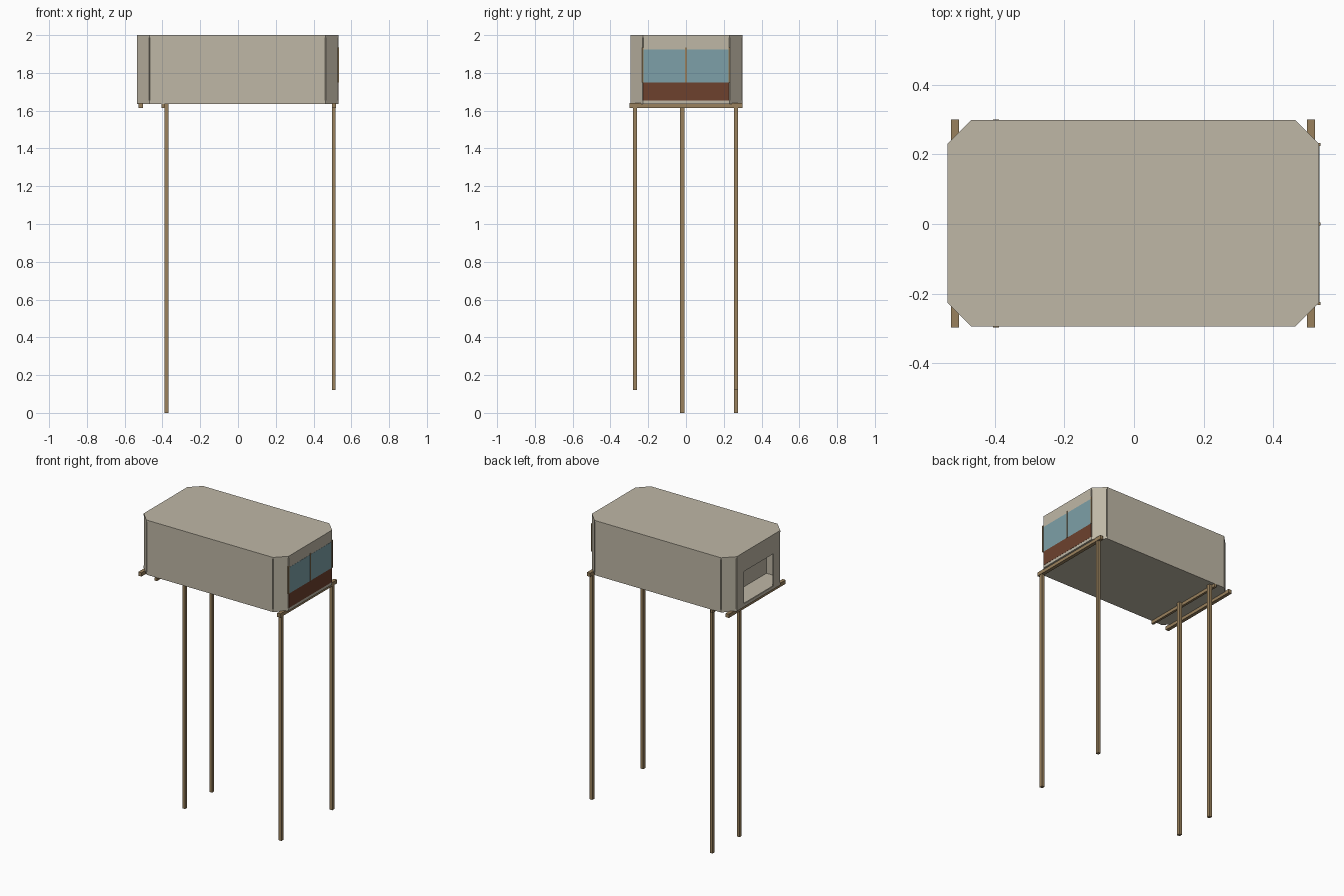
import bpy, bmesh
from mathutils import Vector

if "Cube" in bpy.data.objects:
    bpy.data.objects.remove(bpy.data.objects["Cube"])


def material(name, rgb):
    m = bpy.data.materials.new(name)
    m.diffuse_color = (*rgb, 1)
    m.use_nodes = True
    m.node_tree.nodes["Principled BSDF"].inputs["Base Color"].default_value = m.diffuse_color
    return m


BEIGE = material("beige panel", (0.52, 0.475, 0.38))
WOOD = material("timber", (0.32, 0.22, 0.11))
GLASS = material("blue glass", (0.205, 0.352, 0.392))
BROWN = material("red brown panel", (0.153, 0.053, 0.027))


def finish(name, bm, mat):
    bmesh.ops.recalc_face_normals(bm, faces=bm.faces)
    me = bpy.data.meshes.new(name)
    bm.to_mesh(me)
    bm.free()
    me.materials.append(mat)
    ob = bpy.data.objects.new(name, me)
    bpy.context.collection.objects.link(ob)
    return ob


def prism(name, pts, z0, z1, mat):
    """Extrude a flat outline from z0 up to z1."""
    bm = bmesh.new()
    face = bm.faces.new([bm.verts.new((p[0], p[1], z0)) for p in pts])
    top = bmesh.ops.extrude_face_region(bm, geom=[face])["geom"]
    bmesh.ops.translate(bm, vec=(0, 0, z1 - z0),
                        verts=[v for v in top if isinstance(v, bmesh.types.BMVert)])
    return finish(name, bm, mat)


def box(name, x, y, z, mat):
    pts = [(x[0], y[0]), (x[1], y[0]), (x[1], y[1]), (x[0], y[1])]
    return prism(name, pts, z[0], z[1], mat)


# Chamfered cabin outline, counter-clockwise from the front left
X0, X1, Y0, Y1 = -0.536, 0.532, -0.295, 0.299
BASE, FLOOR, CEIL, TOP = 1.636, 1.653, 1.988, 2.0


def outline(inset, c):
    a, b, d, e = X0 + inset, X1 - inset, Y0 + inset, Y1 - inset
    return [Vector(p) for p in ((a + c, d), (b - c, d), (b, d + c), (b, e - c),
                                (b - c, e), (a + c, e), (a, e - c), (a, d + c))]


prism("floor", outline(0, 0.068), BASE, FLOOR, BEIGE)
prism("roof", outline(0, 0.068), CEIL, TOP, BEIGE)

# Separate wall panels, leaving fine open joints at the corners
T = 0.008
names = ["front_wall", "front_right_corner", "right_wall", "back_right_corner",
         "back_wall", "back_left_corner", "left_wall", "front_left_corner"]
ring = outline(T, 0.068 - T * 0.586)
for i, name in enumerate(names):
    if name == "left_wall":
        continue
    a, b = ring[i], ring[(i + 1) % 8]
    d = (b - a).normalized()
    n = Vector((d.y, -d.x)) * T
    prism(name, [a, b, b + n, a + n], FLOOR, CEIL, BEIGE)

# Left end wall with an open doorway
bm = bmesh.new()


def corners(y0, y1, z0, z1):
    return [bm.verts.new((X0, y, z)) for y, z in ((y0, z0), (y1, z0), (y1, z1), (y0, z1))]


outer = corners(ring[7].y, ring[6].y, FLOOR, CEIL)
inner = corners(-0.155, 0.157, FLOOR + 0.004, 1.872)
faces = [bm.faces.new((outer[k], outer[(k + 1) % 4], inner[(k + 1) % 4], inner[k]))
         for k in range(4)]
ext = bmesh.ops.extrude_face_region(bm, geom=faces)["geom"]
bmesh.ops.translate(bm, vec=(T, 0, 0),
                    verts=[v for v in ext if isinstance(v, bmesh.types.BMVert)])
finish("left_wall", bm, BEIGE)

# Partition behind the entry porch
box("partition", (-0.392, -0.38), (Y0 + T, Y1 - T), (FLOOR, CEIL), BEIGE)

# Right end: lower panel, glazing and mullions
box("lower_panel", (X1 - 0.002, X1 + 0.001), (-0.227, 0.228), (1.655, 1.75), BROWN)
box("window", (X1 - 0.002, X1 + 0.001), (-0.227, 0.228), (1.75, 1.924), GLASS)
for y in (-0.229, 0.0, 0.229):
    box("mullion", (X1 - 0.004, X1 + 0.004), (y - 0.004, y + 0.004), (1.75, 1.935), WOOD)

# Floor beams
for name, x0, x1, z1 in (("left_beam", -0.526, -0.503, 1.64),
                         ("inner_beam", -0.405, -0.389, BASE),
                         ("right_beam", 0.497, 0.52, 1.64)):
    box(name, (x0, x1), (-0.298, 0.3), (1.615, z1), WOOD)

# Stilts; the right-hand pair stands on higher ground
for x, y, foot in ((0.507, -0.27, 0.12), (0.507, 0.265, 0.12),
                   (-0.379, -0.02, 0.0), (-0.379, 0.265, 0.0)):
    box("stilt", (x - 0.01, x + 0.01), (y - 0.011, y + 0.011), (foot, BASE), WOOD)
